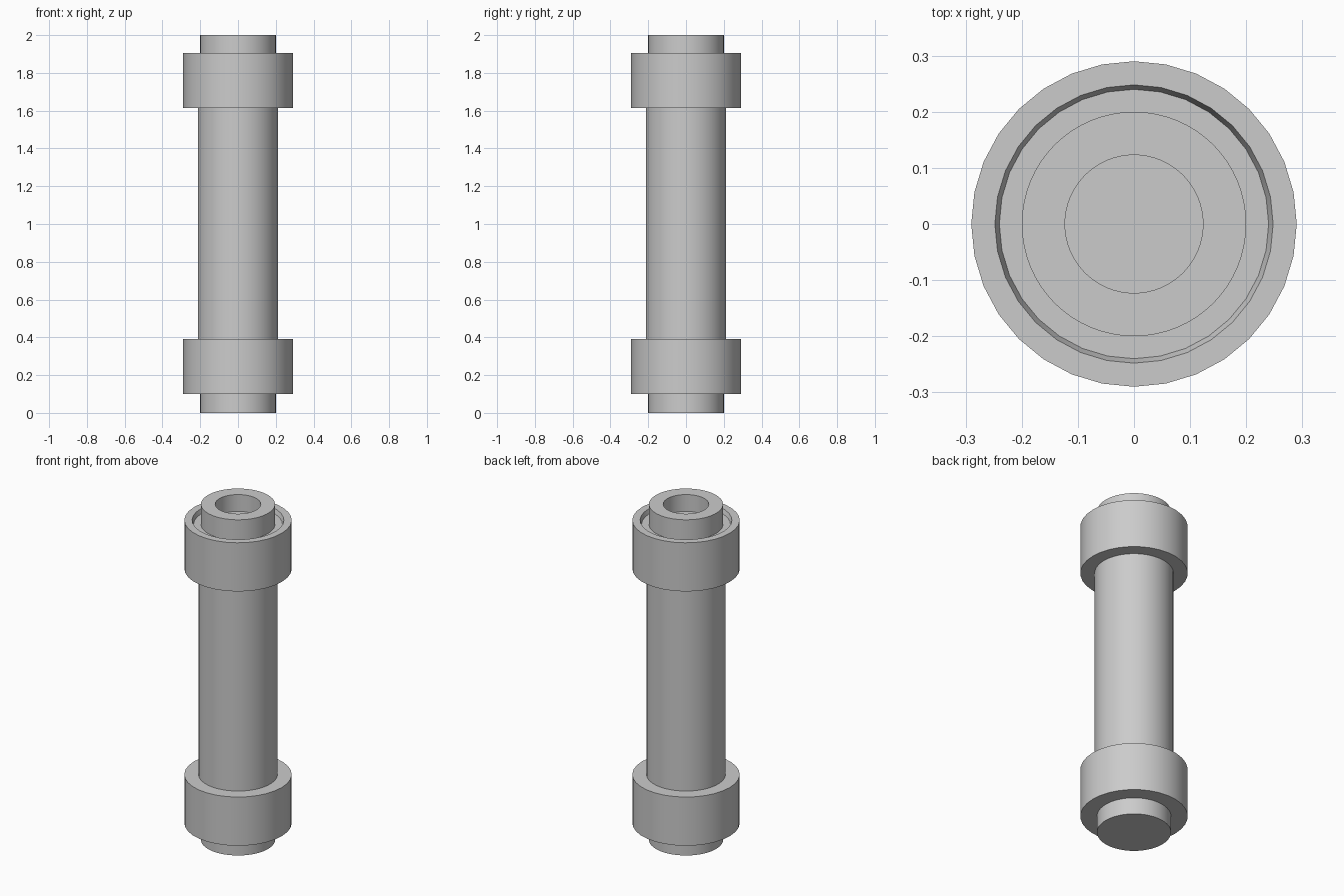
import bpy, bmesh
from math import cos, sin, pi, radians

if "Cube" in bpy.data.objects:
    bpy.data.objects.remove(bpy.data.objects["Cube"])


def lathe(name, profile, sides):
    """Revolve (radius, z) points around the z axis; radius 0 makes a pole."""
    bm = bmesh.new()
    rings = []
    for r, z in profile:
        if r == 0:
            rings.append([bm.verts.new((0, 0, z))] * sides)
        else:
            rings.append([bm.verts.new((r * cos(2 * pi * i / sides),
                                        r * sin(2 * pi * i / sides), z))
                          for i in range(sides)])
    for a, b in zip(rings, rings[1:]):
        for i in range(sides):
            j = (i + 1) % sides
            quad = list(dict.fromkeys((a[i], a[j], b[j], b[i])))
            bm.faces.new(quad)
    bmesh.ops.recalc_face_normals(bm, faces=bm.faces)
    mesh = bpy.data.meshes.new(name)
    bm.to_mesh(mesh)
    bm.free()
    obj = bpy.data.objects.new(name, mesh)
    bpy.context.collection.objects.link(obj)
    bpy.ops.object.select_all(action='DESELECT')
    obj.select_set(True)
    bpy.context.view_layer.objects.active = obj
    bpy.ops.object.shade_smooth_by_angle(angle=radians(35))
    return obj


# Shaft: narrower ends, closed base and a recess in the top
lathe("shaft", [(0, 0), (0.2, 0), (0.2, 0.12), (0.213, 0.12), (0.213, 1.85),
                (0.2, 1.85), (0.2, 2), (0.123, 2), (0.123, 1.9), (0, 1.9)], 64)

# Lower collar: plain ring
lathe("lower_collar", [(0.19, 0.1), (0.29, 0.1), (0.29, 0.39), (0.2, 0.39)], 32)

# Upper collar: ring with a shallow step on its upper face
lathe("upper_collar", [(0.2, 1.615), (0.29, 1.615), (0.29, 1.905),
                       (0.248, 1.905), (0.24, 1.88), (0.19, 1.88)], 32)
